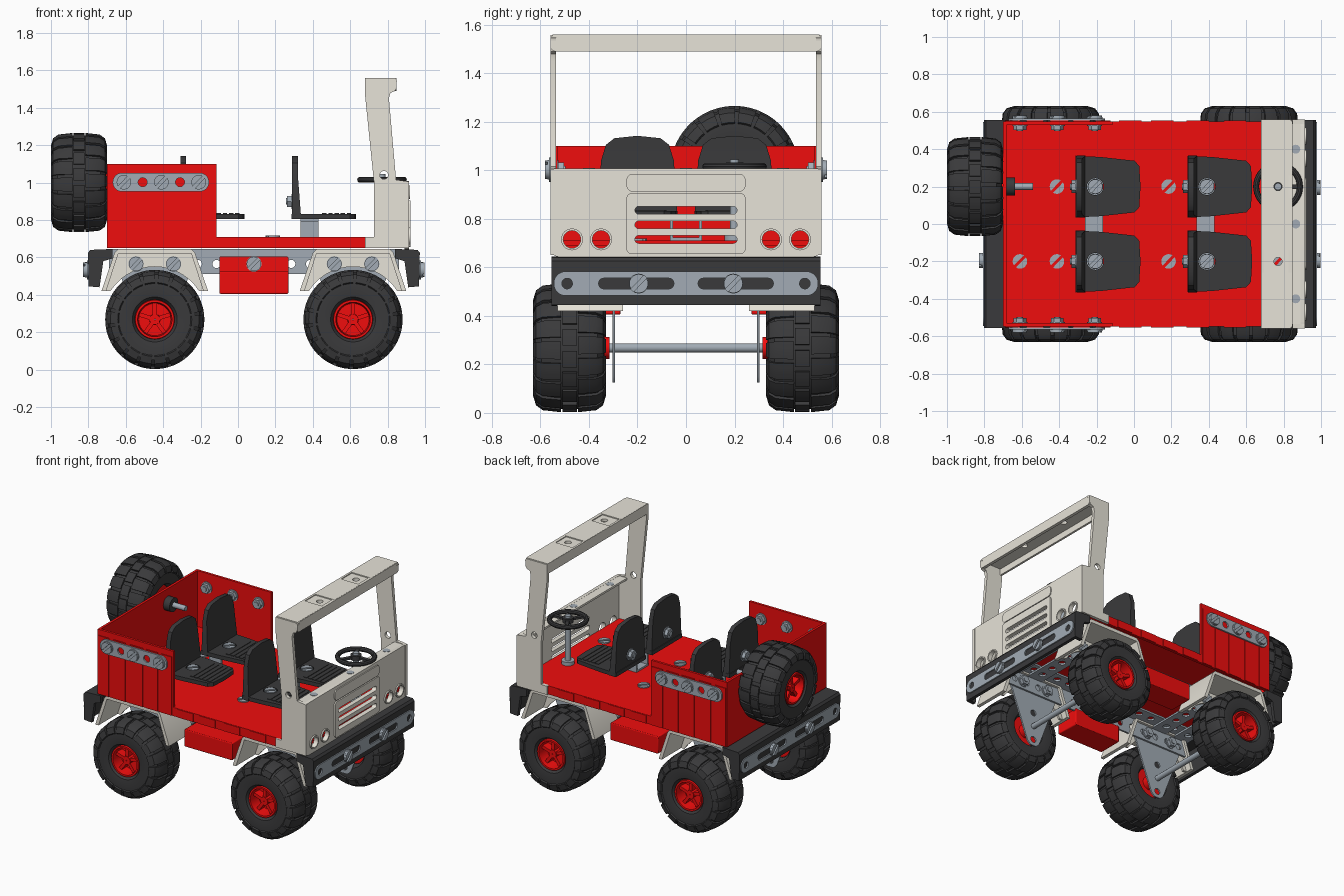
import bpy, bmesh, math
from mathutils import Matrix, Vector

if "Cube" in bpy.data.objects:
    bpy.data.objects.remove(bpy.data.objects["Cube"])

def material(name, c):
    m = bpy.data.materials.new(name)
    m.diffuse_color = (*c, 1)
    m.use_nodes = True
    m.node_tree.nodes["Principled BSDF"].inputs["Base Color"].default_value = m.diffuse_color
    return m
RED = material("red", (0.87, 0.004, 0.004))
DARK = material("dark_rubber", (0.042, 0.042, 0.044))
CREAM = material("cream", (0.80, 0.77, 0.69))
STEEL = material("steel", (0.36, 0.41, 0.46))
link = bpy.context.scene.collection.objects.link

def place(name, mesh, loc=(0, 0, 0), quat=None):
    o = bpy.data.objects.new(name, mesh)
    o.location = loc
    if quat:
        o.rotation_mode = 'QUATERNION'
        o.rotation_quaternion = quat
    link(o)
    return o

def to_mesh(bm, name, mat=STEEL):
    bmesh.ops.recalc_face_normals(bm, faces=bm.faces)
    me = bpy.data.meshes.new(name)
    bm.to_mesh(me)
    bm.free()
    me.materials.append(mat)
    return me

def plate(name, plane, n0, n1, loops, mat=STEEL):
    """Flat outline (first loop) with holes (other loops), thick from n0 to n1 along the plane's normal."""
    cu = bpy.data.curves.new(name, 'CURVE')
    cu.dimensions, cu.fill_mode, cu.extrude = '2D', 'BOTH', abs(n1 - n0) / 2
    for pts in loops:
        s = cu.splines.new('POLY')
        s.points.add(len(pts) - 1)
        for p, q in zip(s.points, pts): p.co = (q[0], q[1], 0, 1)
        s.use_cyclic_u = True
    tmp = place("tmp", cu)
    me = bpy.data.meshes.new_from_object(tmp.evaluated_get(bpy.context.evaluated_depsgraph_get()))
    bpy.data.objects.remove(tmp)
    n = (n0 + n1) / 2
    me.transform({'xy': Matrix.Translation((0, 0, n)),
                  'xz': Matrix(((1, 0, 0, 0), (0, 0, -1, n), (0, 1, 0, 0), (0, 0, 0, 1))),
                  'yz': Matrix(((0, 0, 1, n), (1, 0, 0, 0), (0, 1, 0, 0), (0, 0, 0, 1)))}[plane])
    bm = bmesh.new()
    bm.from_mesh(me)
    bmesh.ops.remove_doubles(bm, verts=bm.verts, dist=1e-5)
    return place(name, to_mesh(bm, name, mat))

def circ(x, y, r, n=20):
    return [(x + r * math.cos(i * math.tau / n), y + r * math.sin(i * math.tau / n)) for i in range(n)]

def rr(x0, x1, y0, y1, r=0.0, k=5):
    if r == 0: return [(x0, y0), (x1, y0), (x1, y1), (x0, y1)]
    cs = [(x1 - r, y1 - r), (x0 + r, y1 - r), (x0 + r, y0 + r), (x1 - r, y0 + r)]
    return [(c[0] + r * math.cos(a), c[1] + r * math.sin(a)) for q, c in enumerate(cs)
            for a in [(q + i / k) * math.pi / 2 for i in range(k + 1)]]

def box(name, x0, x1, y0, y1, z0, z1, mat=STEEL, bevel=0):
    o = plate(name, 'xy', z0, z1, [rr(x0, x1, y0, y1)], mat)
    if bevel:
        b = o.modifiers.new("bevel", 'BEVEL')
        b.width, b.segments = bevel, 2
    return o

def prism(bm, pts, z0, z1):
    f = bm.faces.new([bm.verts.new((x, y, z0)) for x, y in pts])
    g = bmesh.ops.extrude_face_region(bm, geom=[f], use_keep_orig=True)['geom']
    bmesh.ops.translate(bm, vec=(0, 0, z1 - z0), verts=[v for v in g if isinstance(v, bmesh.types.BMVert)])

def sweep(bm, prof, a0=0, a1=math.tau, n=48):
    """Turn a closed (width, radius) profile round the y axis."""
    full = a1 - a0 > 6.28
    rings = [[bm.verts.new((r * math.cos(a), w, r * math.sin(a))) for w, r in prof]
             for a in [a0 + (a1 - a0) * i / n for i in range(n if full else n + 1)]]
    for i in range(n):
        p, q = rings[i], rings[(i + 1) % len(rings)]
        for j in range(len(prof)):
            k = (j + 1) % len(prof)
            bm.faces.new((p[j], p[k], q[k], q[j]))
    if not full:
        bm.faces.new(rings[0]); bm.faces.new(rings[-1])

# Slotted bolt head and nut meshes
bm = bmesh.new()
prism(bm, circ(0, 0, 0.041), -0.002, 0.008)
for s in (0.8, 0.8 + math.pi):
    prism(bm, [(0.039 * math.cos(a + s), 0.039 * math.sin(a + s)) for a in [0.2 + i * 2.74 / 9 for i in range(10)]], 0.008, 0.018)
HEAD = to_mesh(bm, "bolt_head")
bm = bmesh.new()
prism(bm, circ(0, 0, 0.04), -0.002, 0.005)
prism(bm, circ(0, 0, 0.034, 6), 0.005, 0.028)
prism(bm, circ(0, 0, 0.017, 14), 0.028, 0.034)
NUT = to_mesh(bm, "nut")
def bolt(name, loc, d, mesh=HEAD):
    place(name, mesh, loc, Vector(d).to_track_quat('Z', 'Y'))

# Tyre with shoulder lugs and a staggered centre row
half = [(0.115, 0.105), (0.138, 0.12), (0.145, 0.17), (0.14, 0.212), (0.115, 0.242), (0.06, 0.252)]
bm = bmesh.new()
sweep(bm, half + [(-w, r) for w, r in reversed(half)])
for i in range(18):
    a = i * math.tau / 18
    for s in (1, -1):
        sweep(bm, [(s * w, r) for w, r in ((0.035, 0.265), (0.11, 0.257), (0.138, 0.237), (0.15, 0.198), (0.14, 0.19), (0.11, 0.235), (0.035, 0.245))],
              a + s * 0.04 - 0.14, a + s * 0.04 + 0.14, 3)
    sweep(bm, [(-0.03, 0.265), (0.03, 0.265), (0.03, 0.24), (-0.03, 0.24)], a + 0.05, a + 0.31, 3)
TYRE = to_mesh(bm, "tyre", DARK)
# Dished rim with five spokes and inner boss
bm = bmesh.new()
sweep(bm, [(0.11, 0.107), (0.132, 0.104), (0.132, 0.092), (0.05, 0.086), (0.05, 0.02), (-0.165, 0.02), (-0.165, 0.045), (-0.10, 0.048), (-0.10, 0.107)], n=36)
for i in range(5):
    m = Matrix.Rotation(i * math.tau / 5 - math.pi / 2, 4, 'Y') @ Matrix.Translation((0.054, 0.078, 0)) @ Matrix.Diagonal((0.066, 0.058, 0.022, 1))
    bmesh.ops.create_cube(bm, size=1, matrix=m)
sweep(bm, [(0.05, 0.03), (0.112, 0.028), (0.112, 0.003), (0.05, 0.003)], n=24)
RIM = to_mesh(bm, "rim", RED)
def wheel(name, loc, ang):
    q = Matrix.Rotation(ang, 3, 'Z').to_quaternion()
    place(name + "_tyre", TYRE, loc, q)
    place(name + "_rim", RIM, loc, q)

C = 0.085                      # chassis is symmetric about this x
for cx in (-0.445, 0.615):
    plate("axle", 'xz', -0.54, 0.54, [circ(cx, 0.268, 0.019)])
    arc = [(cx + 0.28 * math.cos(a), 0.27 + 0.28 * math.sin(a)) for a in [0.57 + i * 2.0 / 14 for i in range(15)]]
    out = [(cx - 0.285, 0.42), (cx - 0.215, 0.625), (cx - 0.195, 0.645), (cx + 0.195, 0.645), (cx + 0.215, 0.625), (cx + 0.285, 0.42)]
    inn = [(cx + 0.26, 0.42), (cx + 0.195, 0.62), (cx - 0.195, 0.62), (cx - 0.26, 0.42)]
    for s in (-1, 1):
        wheel("road", (cx, 0.48 * s, 0.268), 0 if s > 0 else math.pi)
        plate("fender_shell", 'xz', 0.26 * s, 0.53 * s, [out + inn], CREAM)
        plate("fender_back", 'xz', 0.305 * s, 0.32 * s, [out + arc], CREAM)
        plate("axle_bracket", 'xz', 0.292 * s, 0.303 * s,
              [[(cx - 0.19, 0.6), (cx - 0.19, 0.52), (cx - 0.05, 0.15), (cx - 0.025, 0.125), (cx + 0.025, 0.125), (cx + 0.05, 0.15), (cx + 0.19, 0.52), (cx + 0.19, 0.6)],
               circ(cx, 0.17, 0.022), circ(cx, 0.37, 0.022)])
        for d in (-0.1, 0.1):
            bolt("fender_bolt", (cx + d, 0.32 * s, 0.565), (0, s, 0))
            bolt("fender_nut", (cx + d, 0.278 * s, 0.565), (0, -s, 0), NUT)

# Perforated chassis rails and cross plates
holes = [C + 0.1 * i for i in range(-7, 8)]
for s in (-1, 1):
    plate("rail_web", 'xz', 0.278 * s, 0.291 * s, [rr(-0.69, 0.86, 0.51, 0.645, 0.02)] + [circ(x, 0.565, 0.022, 14) for x in holes])
    ys = sorted((0.15 * s, 0.285 * s))
    plate("rail_flange", 'xy', 0.632, 0.645, [rr(-0.69, 0.86, *ys)] + [circ(x, 0.205 * s, 0.024, 14) for x in holes])
    # Red step tray
    plate("step_tab", 'xz', 0.295 * s, 0.31 * s, [rr(-0.1, 0.27, 0.41, 0.605, 0.01)], RED)
    ys = sorted((0.27 * s, 0.45 * s))
    box("step_tray", -0.1, 0.27, *ys, 0.405, 0.525, RED, 0.006)
    bolt("step_bolt", (C, 0.31 * s, 0.565), (0, s, 0))
for x in (-0.63, -0.445, C, 0.615, 0.80):
    plate("cross_plate", 'xy', 0.618, 0.631, [rr(x - 0.06, x + 0.06, -0.28, 0.28)] + [circ(x, y, 0.024, 14) for y in (-0.2, -0.1, 0, 0.1, 0.2)])

# Bumpers, front and mirrored rear: channel with end caps
for s in (1, -1):
    X = lambda x: C + s * (x - C)
    pr = [(0.84, 0.645), (0.96, 0.64), (0.972, 0.625), (0.968, 0.445), (0.91, 0.44), (0.89, 0.58), (0.84, 0.595)]
    channel = pr[:4] + [(0.945, 0.445), (0.945, 0.622), (0.84, 0.625)]
    plate("bumper", 'xz', -0.54, 0.54, [[(X(x), z) for x, z in channel]], DARK)
    for e in (-1, 1):
        plate("bumper_end", 'xz', 0.53 * e, 0.555 * e, [[(X(x), z) for x, z in pr]], DARK)
    a, b = X(0.966), X(0.978)
    plate("bumper_strip", 'yz', min(a, b), max(a, b), [rr(-0.545, 0.545, 0.483, 0.583, 0.049, 8), circ(-0.49, 0.533, 0.022), circ(0.49, 0.533, 0.022),
          rr(-0.36, -0.05, 0.511, 0.555, 0.021), rr(0.05, 0.36, 0.511, 0.555, 0.021)])
    for y in (-0.195, 0.195):
        bolt("bumper_bolt", (X(0.98), y, 0.533), (s, 0, 0))

# Red tub: floor, skirts, rear walls with ribs
box("floor", -0.70, 0.89, -0.545, 0.545, 0.69, 0.71, RED)
for s in (-1, 1):
    tub = [(-0.70, 0.65), (0.68, 0.65), (0.68, 0.71), (-0.115, 0.71), (-0.115, 1.10), (-0.70, 1.10)]
    plate("tub_side", 'xz', 0.53 * s, 0.547 * s, [tub], RED)
    for x, w in ((-0.65, 0.08), (-0.53, 0.09), (-0.4, 0.1), (-0.28, 0.09), (-0.165, 0.08)):
        plate("tub_rib", 'xz', 0.545 * s, 0.553 * s, [rr(x - w / 2, x + w / 2, 0.652, 1.06)], RED)
    for x in (-0.02, 0.15, 0.34, 0.54):
        plate("skirt_pad", 'xz', 0.545 * s, 0.553 * s, [rr(x - 0.06, x + 0.06, 0.652, 0.708)], RED)
    plate("side_strip", 'xz', 0.553 * s, 0.564 * s, [rr(-0.67, -0.155, 0.952, 1.052, 0.049, 8), circ(-0.51, 1.002, 0.024), circ(-0.31, 1.002, 0.024)])
    for x in (-0.61, -0.41, -0.21):
        bolt("side_bolt", (x, 0.563 * s, 1.002), (0, s, 0))
        bolt("side_nut", (x, 0.53 * s, 1.002), (0, -s, 0), NUT)
box("tub_back", -0.70, -0.683, -0.547, 0.547, 0.65, 1.10, RED)

# Cream windscreen frame and front panel
side = [(0.68, 0.65), (0.915, 0.65), (0.915, 1.005), (0.845, 1.015), (0.807, 1.45), (0.815, 1.48), (0.84, 1.49), (0.85, 1.545), (0.84, 1.557), (0.68, 1.557), (0.68, 1.46), (0.727, 1.0), (0.727, 0.71), (0.68, 0.71)]
for s in (-1, 1):
    plate("screen_side", 'xz', 0.535 * s, 0.558 * s, [side, circ(0.78, 1.04, 0.022)], CREAM)
plate("screen_top", 'xy', 1.535, 1.553, [rr(0.68, 0.845, -0.545, 0.545), circ(0.77, -0.2, 0.022), circ(0.77, 0.2, 0.022)], CREAM)
for y0, y1 in ((-0.55, -0.26), (-0.14, 0.14), (0.26, 0.55)):
    box("top_pad", 0.681, 0.844, y0, y1, 1.552, 1.56, CREAM)
plate("top_front_lip", 'yz', 0.826, 0.848, [rr(-0.558, 0.558, 1.49, 1.559, 0.02)], CREAM)
plate("top_rear_lip", 'yz', 0.68, 0.695, [rr(-0.558, 0.558, 1.49, 1.559, 0.02)], CREAM)
slots = [rr(-0.21, 0.21, z - 0.016, z + 0.016, 0.015) for z in (0.835, 0.775, 0.715)]
lamps = [circ(y, 0.715, 0.036, 24) for y in (-0.47, -0.35, 0.35, 0.47)]
plate("front_panel", 'yz', 0.89, 0.913, [rr(-0.555, 0.555, 0.643, 1.008, 0.03)] + slots + lamps, CREAM)
plate("grille_surround", 'yz', 0.912, 0.922, [rr(-0.245, 0.245, 0.655, 0.905, 0.02)] + slots, CREAM)
plate("hood_panel", 'yz', 0.912, 0.92, [rr(-0.245, 0.245, 0.912, 0.985, 0.025)], CREAM)
for y in (-0.47, -0.35, 0.35, 0.47):
    plate("lamp_ring", 'yz', 0.912, 0.922, [circ(y, 0.715, 0.045, 24), circ(y, 0.715, 0.036, 24)], CREAM)
plate("hood_ledge", 'xy', 0.993, 1.007, [rr(0.83, 0.913, -0.545, 0.545)], CREAM)
for y in (-0.4, 0, 0.4):
    plate("ledge_stud", 'xy', 0.99, 1.009, [circ(0.865, y, 0.024)])

# Steering wheel and column
plate("steering_column", 'xy', 0.70, 1.045, [circ(0.77, 0.2, 0.019)])
plate("column_foot", 'xy', 0.71, 0.735, [circ(0.77, 0.2, 0.042)])
bolt("floor_bolt", (0.77, -0.2, 0.7), (0, 0, 1))
bm = bmesh.new()
sweep(bm, [(v, 0.117 + u) for u, v in circ(0, 0, 0.016, 10)], n=40)
sweep(bm, [(-0.016, 0.005), (-0.016, 0.036), (0.016, 0.036), (0.016, 0.005)], n=20)
for i in range(3):
    bmesh.ops.create_cube(bm, size=1, matrix=Matrix.Rotation(i * math.tau / 3, 4, 'Y') @ Matrix.Translation((0.07, 0, 0)) @ Matrix.Diagonal((0.09, 0.014, 0.024, 1)))
place("steering_wheel", to_mesh(bm, "steering_wheel", DARK), (0.77, 0.2, 1.015), Matrix.Rotation(math.pi / 2, 3, 'X').to_quaternion())

# Four seats on two brackets
for o in (0, -0.597):
    for y in (-0.2, 0.2):
        plate("seat_cushion", 'xy', 0.805, 0.832, [[(o + x, y + w) for x, w in ((0.285, -0.165), (0.42, -0.158), (0.6, -0.138), (0.625, -0.11), (0.632, 0), (0.625, 0.11), (0.6, 0.138), (0.42, 0.158), (0.285, 0.165))],
              circ(o + 0.39, y, 0.045)], DARK)
        back = plate("seat_back", 'yz', o + 0.29, o + 0.33, [[(y + w, z) for w, z in ((-0.165, 0.805), (-0.15, 1.04), (-0.13, 1.105), (-0.095, 1.132), (0, 1.142), (0.095, 1.132), (0.13, 1.105), (0.15, 1.04), (0.165, 0.805))]], DARK)
        for v in back.data.vertices:          # thin the back rest towards its top
            if v.co.z > 1.0 and v.co.x > o + 0.31: v.co.x -= 0.01
            if v.co.z < 0.9 and v.co.x > o + 0.31: v.co.x += 0.008
        for i in range(5):
            box("cushion_rib", o + 0.45 + i * 0.033, o + 0.473 + i * 0.033, y - 0.12, y + 0.12, 0.83, 0.836, DARK)
        bolt("seat_bolt", (o + 0.39, y, 0.815), (0, 0, 1))
        bolt("seat_back_nut", (o + 0.29, y, 0.9), (-1, 0, 0), NUT)
        bolt("floor_bolt", (o + 0.185, y, 0.7), (0, 0, 1))
    hollow = [(-0.054, 0.722), (0.054, 0.722), (0.054, 0.805), (0.26, 0.805), (0.26, 0.793), (0.066, 0.793), (0.066, 0.71)]
    plate("seat_bracket", 'yz', o + 0.335, o + 0.43, [hollow + [(-y, h) for y, h in reversed(hollow[2:])]])
bolt("floor_bolt", (-0.61, -0.2, 0.7), (0, 0, 1))

# Spare wheel and its mounting rod
wheel("spare", (-0.85, 0.2, 1.0), math.pi / 2)
plate("spare_rod", 'yz', -0.9, -0.54, [circ(0.2, 1.0, 0.018)])
plate("spare_collar", 'yz', -0.683, -0.635, [circ(0.2, 1.0, 0.048)], DARK)

bpy.ops.object.select_all(action='SELECT')
bpy.context.view_layer.objects.active = bpy.context.scene.objects[0]
bpy.ops.object.shade_smooth_by_angle(angle=math.radians(32))
